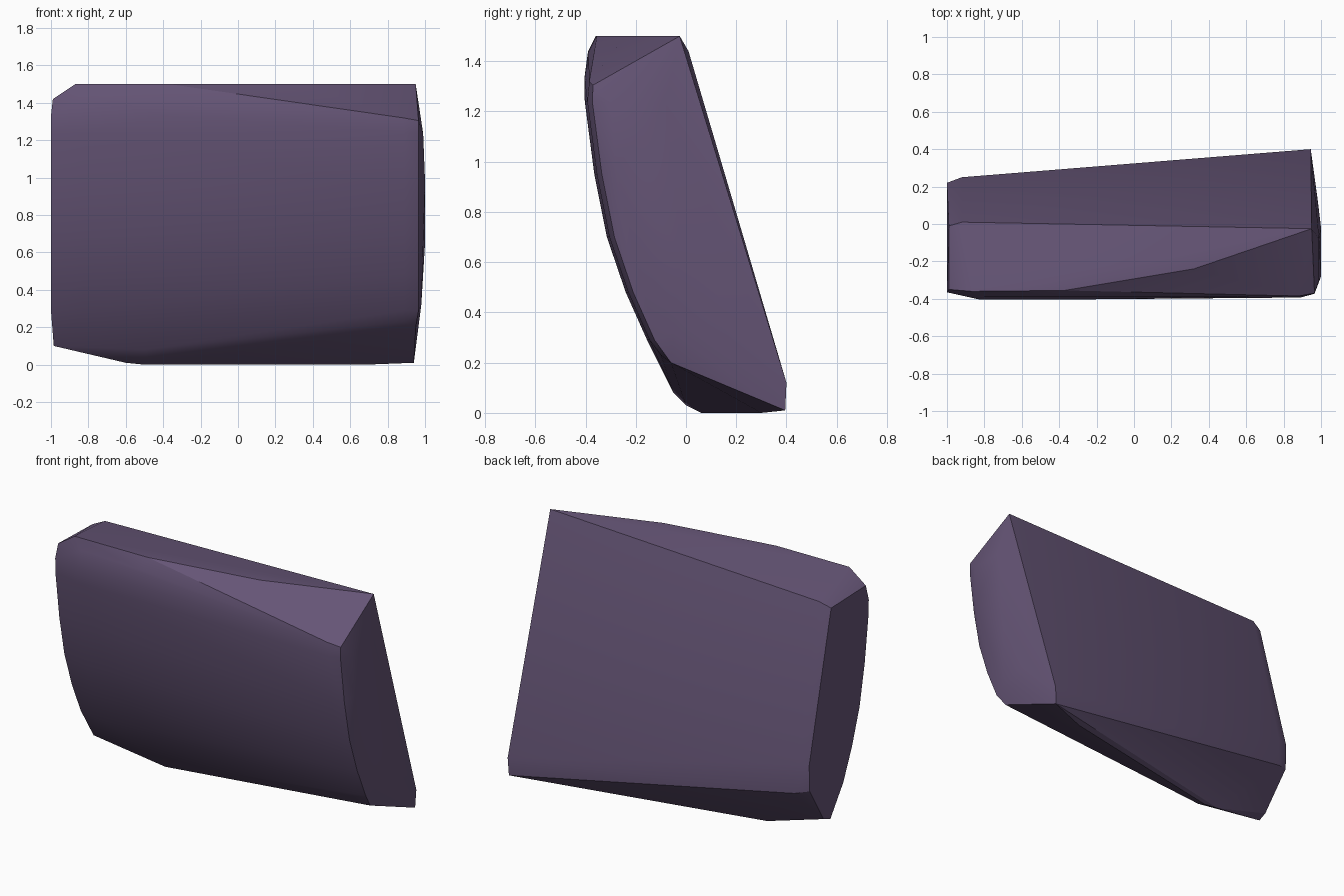
import bpy, bmesh, math

if "Cube" in bpy.data.objects:
    bpy.data.objects.remove(bpy.data.objects["Cube"])

# Bulging front profile (y, z), shared by both ends of the slab
front = [(-.403, 1.24), (-.365, .95), (-.315, .7), (-.24, .48), (-.155, .29)]
pts = []
for y, z in front:
    pts += [(-.82, y, z), (.89, y + .01, z),           # full-depth curve
            (-1.0, y + .04, z), (.965, y + .03, z)]    # bevelled ends

# Upper front and sloping top
pts += [(-.87, -.36, 1.5), (-.37, -.355, 1.5), (.32, -.24, 1.5), (.95, -.025, 1.5),
        (-.8, -.39, 1.44), (-.4, -.39, 1.43), (-.82, -.405, 1.33), (-.4, -.404, 1.33),
        (-.99, -.35, 1.42), (-1.0, -.365, 1.33),
        (.88, -.385, 1.32), (.965, -.37, 1.305)]
# Back face corners and lower chamfer
pts += [(-.92, .01, 1.44), (-.99, -.01, 1.41), (.945, .40, .12), (.94, .395, .01),
        (-.92, .25, .52), (-.92, .25, .34), (-1.0, .22, .52), (-1.0, .215, .36)]
# Underside
pts += [(-.5, .06, 0), (-.6, .06, .01), (.68, .3, 0), (-.5, 0, .03), (-.5, -.05, .08),
        (-.985, -.01, .1), (-.98, .05, .12), (.89, -.1, .23), (.95, -.06, .2)]
# Gently swollen right end
pts += [(.99, -.3, 1.235), (.99, -.08, 1.235), (1.0, -.28, .98), (1.0, -.02, .65),
        (.982, .13, .36), (.98, -.05, .32)]

# Slab stone
bm = bmesh.new()
for p in pts:
    bm.verts.new(p)
res = bmesh.ops.convex_hull(bm, input=bm.verts[:])
loose = [v for v in bm.verts if not v.link_faces]
bmesh.ops.delete(bm, geom=loose, context='VERTS')
bmesh.ops.dissolve_limit(bm, angle_limit=math.radians(1.5), verts=bm.verts[:], edges=bm.edges[:])
bmesh.ops.recalc_face_normals(bm, faces=bm.faces[:])
mesh = bpy.data.meshes.new("slab_rock")
bm.to_mesh(mesh)
bm.free()
rock = bpy.data.objects.new("slab_rock", mesh)
bpy.context.collection.objects.link(rock)
mat = bpy.data.materials.new("purple_stone")
mat.diffuse_color = (.13, .09, .18, 1)
mat.use_nodes = True
mat.node_tree.nodes["Principled BSDF"].inputs["Base Color"].default_value = mat.diffuse_color
mesh.materials.append(mat)
bpy.context.view_layer.objects.active = rock
rock.select_set(True)
bpy.ops.object.shade_smooth_by_angle(angle=math.radians(25))
